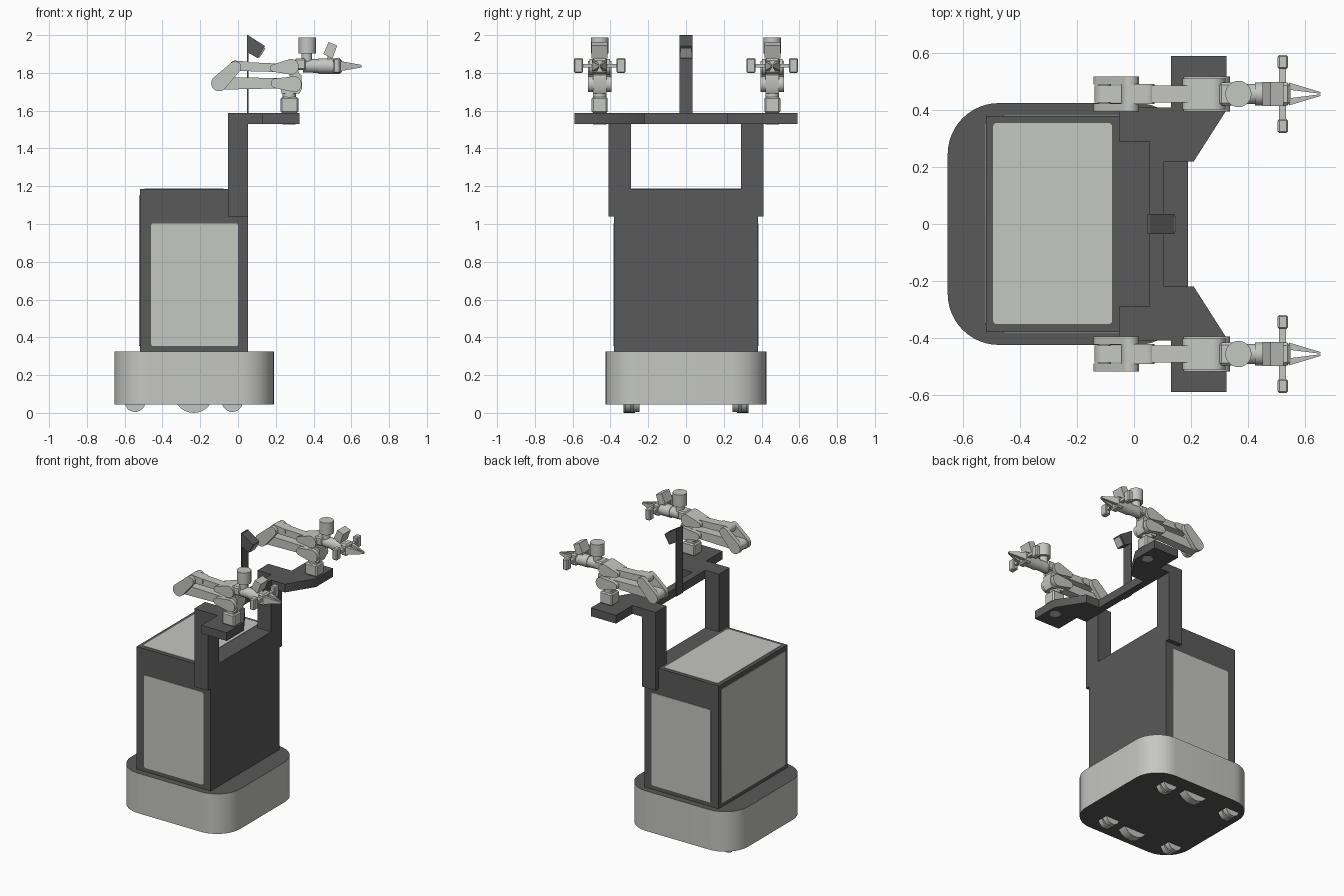
import bpy, bmesh, math
from mathutils import Vector, Matrix

cube = bpy.data.objects.get("Cube")
if cube:
    bpy.data.objects.remove(cube, do_unlink=True)


def material(name, rgb):
    m = bpy.data.materials.new(name)
    m.use_nodes = True
    m.diffuse_color = (*rgb, 1)
    m.node_tree.nodes["Principled BSDF"].inputs["Base Color"].default_value = (*rgb, 1)
    return m


DARK = material("charcoal", (0.1, 0.1, 0.1))
LIGHT = material("light_grey", (0.56, 0.57, 0.545))


def finish(name, bm, *mats):
    bmesh.ops.recalc_face_normals(bm, faces=bm.faces)
    me = bpy.data.meshes.new(name)
    bm.to_mesh(me)
    bm.free()
    ob = bpy.data.objects.new(name, me)
    bpy.context.collection.objects.link(ob)
    for m in mats:
        me.materials.append(m)
    bpy.ops.object.select_all(action='DESELECT')
    ob.select_set(True)
    bpy.context.view_layer.objects.active = ob
    bpy.ops.object.shade_smooth_by_angle(angle=math.radians(35))
    return ob


def box(name, x, y, z, mat, bevel=0):
    """Box from three (low, high) ranges."""
    bm = bmesh.new()
    bmesh.ops.create_cube(bm, size=1)
    for v in bm.verts:
        v.co = [r[0] + (c + 0.5) * (r[1] - r[0]) for c, r in zip(v.co, (x, y, z))]
    if bevel:
        bmesh.ops.bevel(bm, geom=bm.edges[:], offset=bevel, segments=1, affect='EDGES')
    return finish(name, bm, mat)


def prism(name, pts, depth, mat, place):
    """Extrude a flat outline; place(a, b, d) maps it into space."""
    bm = bmesh.new()
    f = bm.faces.new([bm.verts.new(place(a, b, depth[0])) for a, b in pts])
    new = bmesh.ops.extrude_face_region(bm, geom=[f])["geom"]
    shift = Vector(place(0, 0, depth[1])) - Vector(place(0, 0, depth[0]))
    bmesh.ops.translate(bm, verts=[g for g in new if isinstance(g, bmesh.types.BMVert)], vec=shift)
    return finish(name, bm, mat)


def in_xz(a, b, d): return (a, d, b)
def in_yz(a, b, d): return (d, a, b)
def in_xy(a, b, d): return (a, b, d)


def link(name, p, r, q, s, y, mat):
    """Tapered round-ended link in the xz plane: circles p, r and q, s."""
    ang = math.atan2(q[1] - p[1], q[0] - p[0])
    n = 12
    pts = []
    for c, rad, start in ((q, s, ang - math.pi / 2), (p, r, ang + math.pi / 2)):
        pts += [(c[0] + rad * math.cos(start + math.pi * i / n),
                 c[1] + rad * math.sin(start + math.pi * i / n)) for i in range(n + 1)]
    return prism(name, pts, y, mat, in_xz)


def cylinder(name, p, q, r, mat, r2=None, seg=28):
    p, q = Vector(p), Vector(q)
    bm = bmesh.new()
    rot = (q - p).to_track_quat('Z', 'Y').to_matrix().to_4x4()
    bmesh.ops.create_cone(bm, cap_ends=True, segments=seg, radius1=r, radius2=r if r2 is None else r2,
                          depth=(q - p).length, matrix=Matrix.Translation((p + q) / 2) @ rot)
    return finish(name, bm, mat)


def rounded(a, b, r, n):
    """Rounded rectangle outline from two (low, high) ranges."""
    out = []
    corners = ((a[1] - r, b[1] - r), (a[0] + r, b[1] - r), (a[0] + r, b[0] + r), (a[1] - r, b[0] + r))
    for k, (ca, cb) in enumerate(corners):
        for i in range(n + 1):
            t = math.pi / 2 * (k + i / n)
            out.append((ca + r * math.cos(t), cb + r * math.sin(t)))
    return out


# Mobile base: light wall, dark top and underside
base = prism("mobile_base", rounded((-0.655, 0.19), (-0.425, 0.425), 0.18, 12), (0.045, 0.325), LIGHT, in_xy)
base.data.materials.append(DARK)
for f in base.data.polygons:
    f.material_index = 1 if abs(f.normal.z) > 0.5 else 0

# Wheels
for side, s in (("right", -1), ("left", 1)):
    for end, x in (("rear", -0.545), ("front", -0.03)):
        for k, dy in enumerate((-0.022, 0.022)):
            y = s * 0.285 + dy
            cylinder(f"{side}_{end}_caster_{k}", (x, y - 0.017, 0.06), (x, y + 0.017, 0.06), 0.055, LIGHT)
    cylinder(f"{side}_drive_wheel", (-0.235, s * 0.3 - 0.03, 0.105), (-0.235, s * 0.3 + 0.03, 0.105), 0.105, LIGHT)

# Cabinet with thin light panels on four faces
box("cabinet", (-0.52, 0.054), (-0.38, 0.38), (0.325, 1.185), DARK)
side_panel = rounded((-0.46, 0.0), (0.353, 1.003), 0.012, 3)
prism("front_panel", side_panel, (-0.383, -0.378), LIGHT, in_xz)
prism("back_panel", side_panel, (0.378, 0.383), LIGHT, in_xz)
prism("end_panel", rounded((-0.355, 0.355), (0.353, 1.152), 0.012, 3), (-0.523, -0.518), LIGHT, in_yz)
prism("top_panel", rounded((-0.495, -0.077), (-0.352, 0.355), 0.012, 3), (1.183, 1.188), LIGHT, in_xy)

# Columns and the U-shaped shoulder plate
for side, s in (("right", -1), ("left", 1)):
    box(f"{side}_column", (-0.052, 0.054), sorted((s * 0.29, s * 0.41)), (1.04, 1.588), DARK)
half = [(0.054, 0.41), (0.13, 0.41), (0.13, 0.59), (0.325, 0.59), (0.325, 0.40), (0.21, 0.22), (0.105, 0.22)]
prism("shoulder_plate", half + [(x, -y) for x, y in reversed(half)], (1.53, 1.588), DARK, in_xy)

# Camera mast, tilted head and lens cover
box("camera_mast", (0.048, 0.056), (-0.035, 0.035), (1.53, 2.0), DARK)
prism("camera_head", [(0.052, 2.0), (0.143, 1.942), (0.106, 1.877), (0.052, 1.908)], (-0.035, 0.035), DARK, in_xz)
prism("camera_window", [(0.1405, 1.932), (0.1455, 1.930), (0.114, 1.8805), (0.110, 1.884)],
      (-0.028, 0.028), LIGHT, in_xz)


def arm(side, c):
    def n(part): return f"{side}_{part}"
    def yy(a, b=None): return (c - a, c + a) if b is None else (c + a, c + b)

    # Pedestal and shoulder
    cylinder(n("mount_disc"), (0.27, c, 1.526), (0.27, c, 1.532), 0.035, LIGHT)
    box(n("pedestal"), (0.225, 0.32), yy(0.042), (1.588, 1.672), LIGHT, 0.008)
    cylinder(n("turntable"), (0.272, c, 1.67), (0.272, c, 1.70), 0.036, LIGHT)
    prism(n("shoulder_yoke"), [(0.23, 1.69), (0.325, 1.69), (0.34, 1.72), (0.335, 1.79), (0.30, 1.80), (0.22, 1.74)],
          yy(0.036), LIGHT, in_xz)
    for k, (a, b) in enumerate(((-0.062, -0.034), (0.034, 0.062))):
        link(n(f"shoulder_cheek_{k}"), (0.20, 1.745), 0.026, (0.295, 1.74), 0.042, yy(a, b), LIGHT)
        link(n(f"elbow_cheek_{k}"), (-0.10, 1.745), 0.042, (-0.015, 1.83), 0.032, yy(a, b), LIGHT)
    # Lower link and elbow
    link(n("lower_link"), (-0.105, 1.745), 0.034, (0.26, 1.745), 0.026, yy(0.03), LIGHT)
    link(n("elbow_pin"), (-0.105, 1.745), 0.02, (-0.10, 1.745), 0.02, yy(0.055), LIGHT)
    # Upper link with its thicker ends
    link(n("upper_link"), (-0.015, 1.835), 0.024, (0.27, 1.825), 0.022, yy(0.03), LIGHT)
    link(n("upper_link_root"), (-0.015, 1.835), 0.03, (0.05, 1.838), 0.022, yy(0.036), LIGHT)
    link(n("upper_link_end"), (0.19, 1.825), 0.02, (0.28, 1.832), 0.042, yy(0.055), LIGHT)
    link(n("wrist_strut"), (0.285, 1.83), 0.026, (0.31, 1.76), 0.026, yy(0.034), LIGHT)
    # Wrist motors
    box(n("wrist_block"), (0.30, 0.36), yy(0.04), (1.815, 1.875), LIGHT, 0.008)
    cylinder(n("wrist_neck"), (0.365, c, 1.84), (0.365, c, 1.905), 0.028, LIGHT)
    cylinder(n("wrist_motor"), (0.367, c, 1.903), (0.367, c, 1.988), 0.046, LIGHT)
    cylinder(n("wrist_roll"), (0.345, c, 1.838), (0.43, c, 1.836), 0.036, LIGHT)
    cylinder(n("wrist_collar"), (0.425, c, 1.836), (0.515, c, 1.836), 0.041, LIGHT)
    # Tilted wrist camera
    prism(n("camera_bracket"), [(0.465, 1.86), (0.49, 1.86), (0.505, 1.90), (0.48, 1.905)], yy(0.018), LIGHT, in_xz)
    prism(n("wrist_camera"), [(0.452, 1.90), (0.50, 1.875), (0.525, 1.945), (0.48, 1.963)], yy(0.042), LIGHT, in_xz)
    # Gripper rail, sliding blocks and fingers
    box(n("gripper_rail"), (0.51, 0.535), yy(0.10), (1.828, 1.848), LIGHT)
    box(n("gripper_body"), (0.50, 0.55), yy(0.04), (1.795, 1.875), LIGHT, 0.01)
    for k, s in enumerate((-1, 1)):
        box(n(f"gripper_block_{k}"), (0.505, 0.542), yy(*sorted((s * 0.088, s * 0.137))), (1.80, 1.878), LIGHT, 0.006)
        bm = bmesh.new()
        root = [(0.545, s * y, z) for y, z in ((0.015, 1.81), (0.04, 1.81), (0.04, 1.862), (0.015, 1.862))]
        tip = [(0.655, s * y, z) for y, z in ((0.001, 1.829), (0.007, 1.829), (0.007, 1.842), (0.001, 1.842))]
        for x, y, z in root + tip:
            bm.verts.new((x, c + y, z))
        bmesh.ops.convex_hull(bm, input=bm.verts[:])
        finish(n(f"finger_{k}"), bm, LIGHT)


arm("right", -0.457)
arm("left", 0.457)
